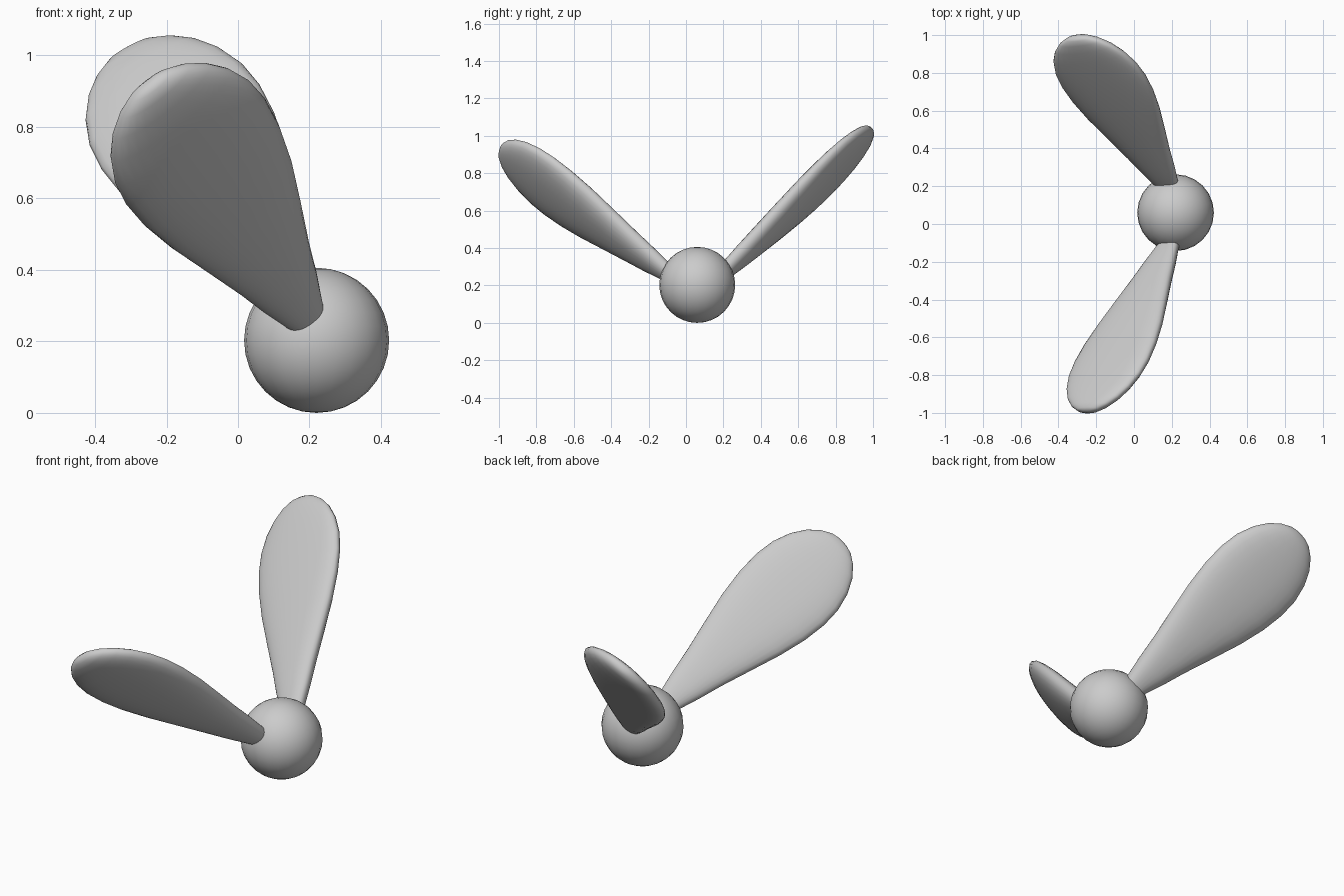
import bpy, bmesh, math
from mathutils import Vector

if "Cube" in bpy.data.objects:
    bpy.data.objects.remove(bpy.data.objects["Cube"])

# Half-width and half-thickness along the blade: (distance, width, thickness)
STATIONS = [(-0.06, 0.045, 0.032), (0.0, 0.064, 0.042), (0.12, 0.098, 0.051),
            (0.24, 0.127, 0.057), (0.40, 0.172, 0.062), (0.56, 0.216, 0.064),
            (0.70, 0.243, 0.063), (0.82, 0.252, 0.060), (0.92, 0.243, 0.056),
            (1.01, 0.214, 0.051), (1.08, 0.172, 0.045), (1.13, 0.122, 0.037),
            (1.16, 0.070, 0.026), (1.17, 0.030, 0.012)]
SIDES = 28


def finish(bm, name):
    bmesh.ops.recalc_face_normals(bm, faces=bm.faces)
    mesh = bpy.data.meshes.new(name)
    bm.to_mesh(mesh)
    bm.free()
    for p in mesh.polygons:
        p.use_smooth = True
    obj = bpy.data.objects.new(name, mesh)
    bpy.context.collection.objects.link(obj)
    return obj


def soft(value, power=0.88):
    return math.copysign(abs(value) ** power, value)


def blade(name, base, along, normal, shift=0.0, stretch=1.0, widen=1.0):
    """Loft lens-like sections along a straight axis, fuller on the underside."""
    base, d = Vector(base), Vector(along).normalized()
    n = Vector(normal)
    n = (n - d * n.dot(d)).normalized()
    w = d.cross(n).normalized()
    bm = bmesh.new()
    rings = []
    for u, half_w, half_t in STATIONS:
        ring = []
        for i in range(SIDES):
            a = 2 * math.pi * i / SIDES
            v = shift * max(0, min(1, u * 2)) + half_w * widen * soft(math.cos(a))
            t = half_t * soft(math.sin(a)) * (1.12 if math.sin(a) > 0 else 0.78)
            ring.append(bm.verts.new(base + d * u * stretch + w * v + n * t))
        rings.append(ring)
    for r0, r1 in zip(rings, rings[1:]):
        for i in range(SIDES):
            j = (i + 1) % SIDES
            bm.faces.new((r0[i], r0[j], r1[j], r1[i]))
    bm.faces.new(rings[0])
    bm.faces.new(rings[-1])
    return finish(bm, name)


# Round hub
bm = bmesh.new()
bmesh.ops.create_uvsphere(bm, u_segments=24, v_segments=16, radius=0.203)
bmesh.ops.translate(bm, verts=bm.verts, vec=(0.22, 0.06, 0.203))
finish(bm, "hub_ball")

# Two paddle-shaped blades
blade("front_blade", (0.182, -0.11, 0.28), (-0.380, -0.762, 0.553),
      (0.483, -0.658, -0.578), shift=0.008, stretch=1.003, widen=0.97)
blade("back_blade", (0.175, 0.21, 0.285), (-0.410, 0.666, 0.629),
      (0.25, 0.743, -0.618), stretch=1.003)
